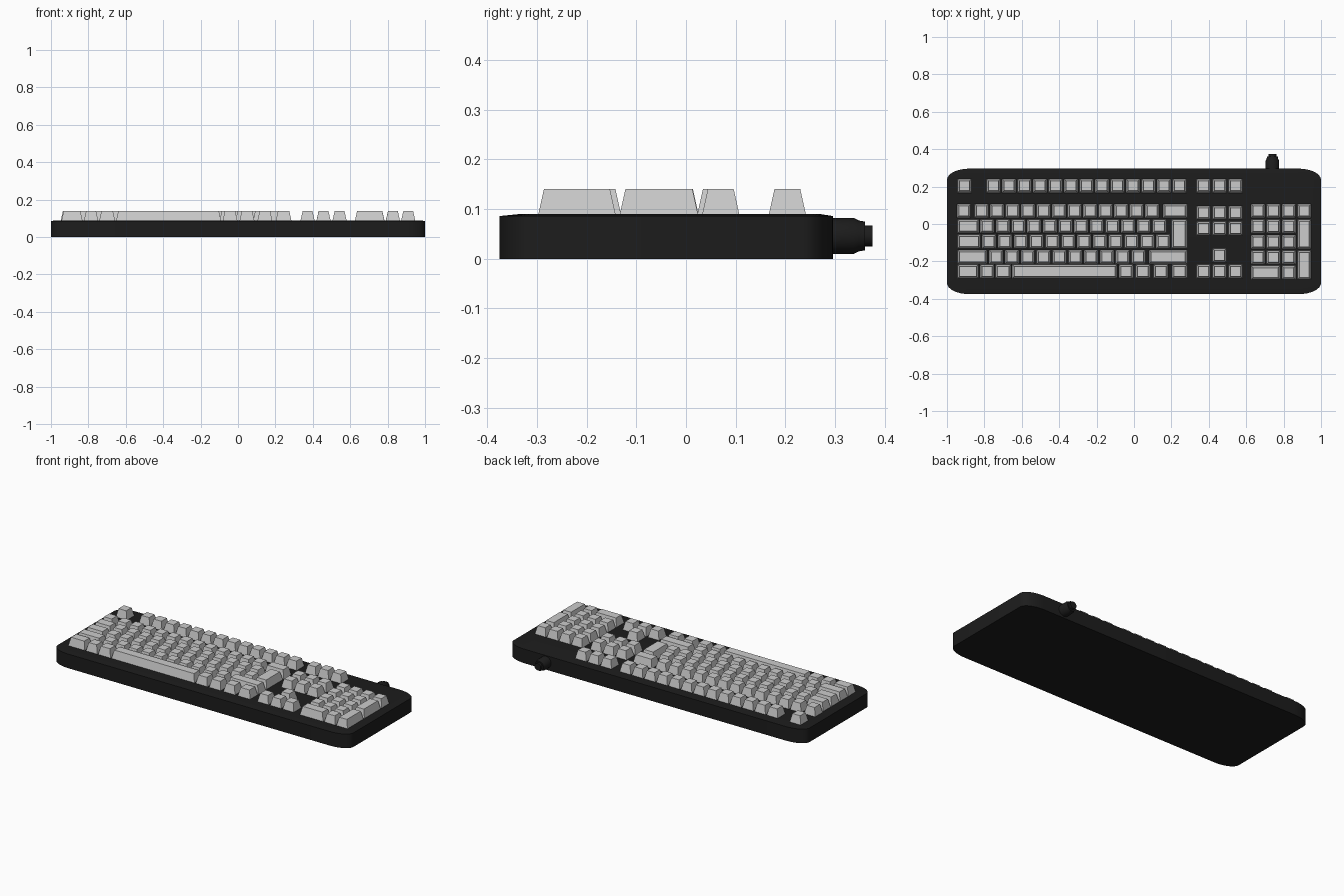
import bpy, bmesh, math

if "Cube" in bpy.data.objects:
    bpy.data.objects.remove(bpy.data.objects["Cube"])

black = bpy.data.materials.new("black_plastic")
black.diffuse_color = (0.012, 0.012, 0.012, 1)
black.use_nodes = True
black.node_tree.nodes["Principled BSDF"].inputs["Base Color"].default_value = black.diffuse_color

KEY = 0.076              # base size of a single key
BASE, TOP, INSET = 0.086, 0.14, 0.012


def finish(bm, name, mat=None):
    bmesh.ops.recalc_face_normals(bm, faces=bm.faces)
    me = bpy.data.meshes.new(name)
    bm.to_mesh(me)
    bm.free()
    ob = bpy.data.objects.new(name, me)
    bpy.context.collection.objects.link(ob)
    if mat:
        me.materials.append(mat)
    return ob


def loft(bm, rings):
    """Skin a stack of equal-length point rings and cap both ends."""
    loops = [[bm.verts.new(p) for p in r] for r in rings]
    n = len(loops[0])
    for a, b in zip(loops, loops[1:]):
        for i in range(n):
            j = (i + 1) % n
            bm.faces.new((a[i], a[j], b[j], b[i]))
    bm.faces.new(loops[0][::-1])
    bm.faces.new(loops[-1])


def key(bm, x0, x1, y0, y1):
    """Tapered flat-faced keycap."""
    def ring(d, z):
        return [(x0 + d, y0 + d, z), (x1 - d, y0 + d, z),
                (x1 - d, y1 - d, z), (x0 + d, y1 - d, z)]
    loft(bm, [ring(0, BASE), ring(INSET, TOP)])


def run(bm, y, first, last, count):
    """Row of evenly spaced single keys, given end centres."""
    for i in range(count):
        x = first + (last - first) * i / max(count - 1, 1)
        key(bm, x - KEY / 2, x + KEY / 2, y - KEY / 2, y + KEY / 2)


def wide(bm, y, *spans):
    for x0, x1 in spans:
        key(bm, x0, x1, y - KEY / 2, y + KEY / 2)


# case: slab with softened corners and a slightly sloping rim
def outline(hx, y0, y1, rx, ry, z):
    pts = []
    for sx, sy, start in ((1, 1, 0), (-1, 1, 90), (-1, -1, 180), (1, -1, 270)):
        cx = sx * (hx - rx)
        cy = y1 - ry if sy > 0 else y0 + ry
        for k in range(9):
            a = math.radians(start + k * 90 / 8)
            pts.append((cx + rx * math.cos(a), cy + ry * math.sin(a), z))
    return pts


bm = bmesh.new()
loft(bm, [outline(1, -0.375, 0.296, 0.12, 0.06, 0),
          outline(1, -0.375, 0.296, 0.12, 0.06, 0.086),
          outline(0.965, -0.335, 0.27, 0.10, 0.045, 0.09)])
case = finish(bm, "case", black)

# function row
bm = bmesh.new()
run(bm, 0.204, -0.906, -0.906, 1)
run(bm, 0.204, -0.751, 0.243, 13)
finish(bm, "function_keys")

# main typing block
R = [0.070, -0.012, -0.094, -0.176, -0.254]
L, E = -0.944, 0.286
bm = bmesh.new()
run(bm, R[0], -0.910, -0.910, 1)
run(bm, R[0], -0.815, 0.097, 12)
wide(bm, R[0], (0.155, E))
run(bm, R[1], -0.785, 0.136, 12)
wide(bm, R[1], (L, -0.828))
run(bm, R[2], -0.775, 0.156, 12)
wide(bm, R[2], (L, -0.820))
run(bm, R[3], -0.737, 0.024, 10)
wide(bm, R[3], (L, -0.785), (0.08, E))
wide(bm, R[4], (L, -0.831), (-0.824, -0.747), (-0.742, -0.657), (-0.652, -0.09),
     (-0.082, -0.003), (0.008, 0.088), (0.104, 0.184), (0.202, E))
key(bm, 0.2, E, R[2] - KEY / 2, R[1] + KEY / 2)      # tall return key
finish(bm, "main_keys")

# navigation block and arrows
bm = bmesh.new()
for y in (0.204, 0.060, -0.024, -0.254):
    run(bm, y, 0.372, 0.543, 3)
run(bm, -0.168, 0.457, 0.457, 1)
finish(bm, "navigation_keys")

# number pad
P = [0.070, -0.013, -0.096, -0.179, -0.260]
C = [0.663, 0.745, 0.828, 0.910]
bm = bmesh.new()
run(bm, P[0], C[0], C[3], 4)
for y in P[1:4]:
    run(bm, y, C[0], C[2], 3)
wide(bm, P[4], (C[0] - KEY / 2, C[1] + KEY / 2))
run(bm, P[4], C[2], C[2], 1)
for hi, lo in ((P[1], P[2]), (P[3], P[4])):
    key(bm, C[3] - KEY / 2, C[3] + KEY / 2, lo - KEY / 2, hi + KEY / 2)
finish(bm, "number_pad_keys")

# cable plug at the back: stepped round profile (y, radius)
bm = bmesh.new()
profile = [(0.28, 0.036), (0.338, 0.036), (0.348, 0.031), (0.36, 0.029),
           (0.36, 0.021), (0.375, 0.021)]
loft(bm, [[(0.74 + r * math.cos(math.tau * i / 20), y,
            0.046 + r * math.sin(math.tau * i / 20)) for i in range(20)]
          for y, r in profile])
plug = finish(bm, "cable_plug", black)

# smooth only the rounded black parts
for ob in (case, plug):
    bpy.ops.object.select_all(action='DESELECT')
    ob.select_set(True)
    bpy.context.view_layer.objects.active = ob
    bpy.ops.object.shade_smooth_by_angle(angle=math.radians(30))
